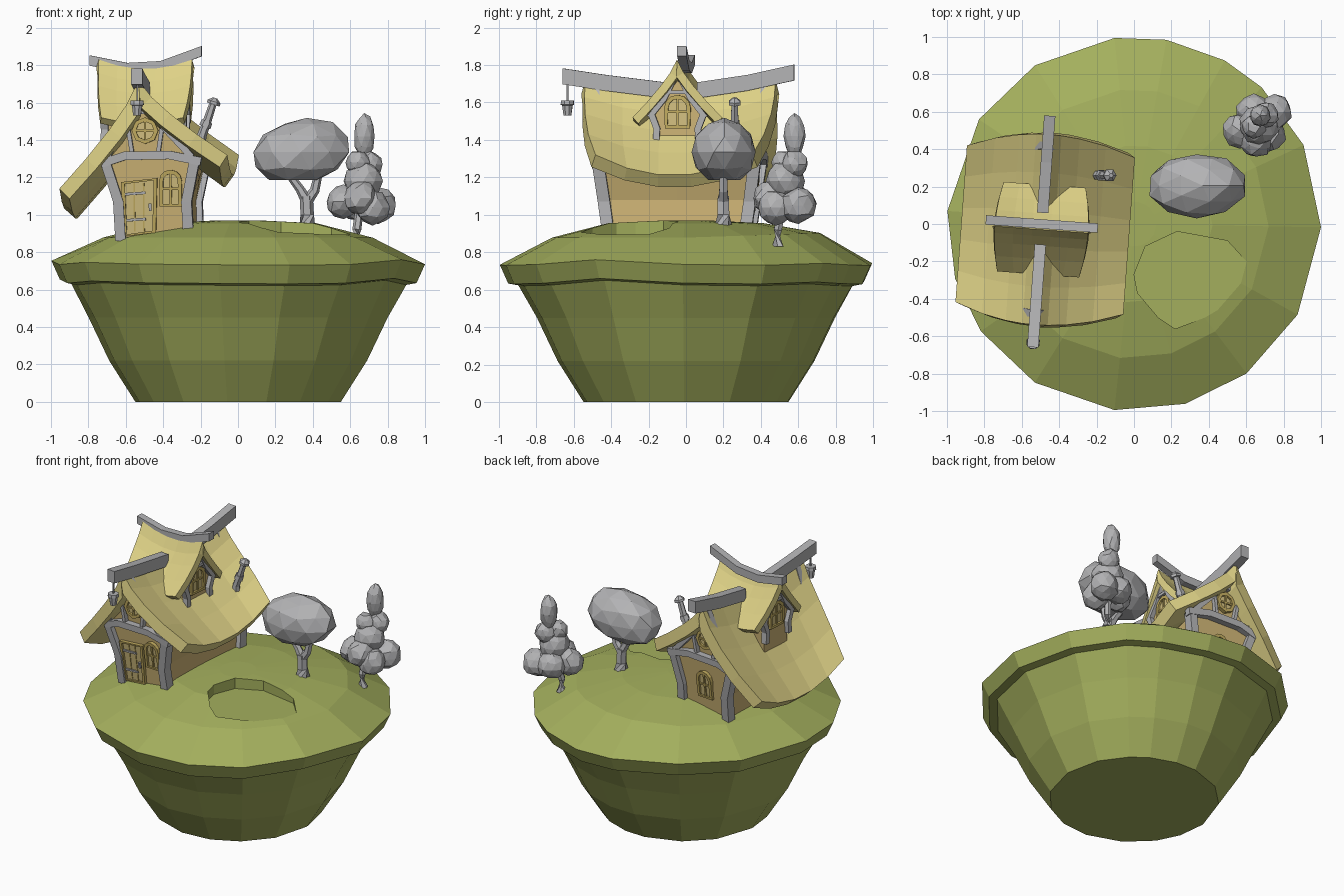
import bpy, bmesh, math, random
from mathutils import Vector as V, Matrix

if "Cube" in bpy.data.objects:
    bpy.data.objects.remove(bpy.data.objects["Cube"])

random.seed(4)


def mat(name, c):
    m = bpy.data.materials.new(name)
    m.diffuse_color = (*c, 1)
    m.use_nodes = True
    m.node_tree.nodes["Principled BSDF"].inputs["Base Color"].default_value = m.diffuse_color
    return m


GRASS = mat("grass_green", (0.37, 0.43, 0.11))
ROOF = mat("thatch_yellow", (0.73, 0.64, 0.24))
WALL = mat("wall_tan", (0.62, 0.46, 0.18))
WOOD = mat("frame_gold", (0.55, 0.42, 0.12))
PANE = mat("door_straw", (0.66, 0.53, 0.22))
GREY = mat("plain_grey", (0.45, 0.45, 0.46))

# house frame: slightly turned on the island
HOUSE = Matrix.Translation((-0.495, -0.03, 0)) @ Matrix.Rotation(math.radians(-4.2), 4, 'Z')
WORLD = Matrix.Identity(4)


def finish(bm, name, m, M=WORLD):
    me = bpy.data.meshes.new(name)
    bm.to_mesh(me)
    bm.free()
    me.materials.append(m)
    ob = bpy.data.objects.new(name, me)
    ob.matrix_world = M
    bpy.context.collection.objects.link(ob)
    return ob


def loft(name, rings, m, M=WORLD, loop=False):
    bm = bmesh.new()
    R = [[bm.verts.new(p) for p in r] for r in rings]
    n = len(R[0])
    for i in range(len(R) if loop else len(R) - 1):
        a, b = R[i], R[(i + 1) % len(R)]
        for j in range(n):
            k = (j + 1) % n
            bm.faces.new((a[j], a[k], b[k], b[j]))
    if not loop:
        bm.faces.new(R[0])
        bm.faces.new(R[-1])
    bmesh.ops.recalc_face_normals(bm, faces=bm.faces)
    return finish(bm, name, m, M)


def sweep(name, pts, radii, m, M=WORLD, sides=6):
    rings = []
    for i, p in enumerate(pts):
        t = V(pts[min(i + 1, len(pts) - 1)]) - V(pts[max(i - 1, 0)])
        q = t.to_track_quat('Z', 'Y')
        rings.append([V(p) + q @ V((radii[i] * math.cos(a), radii[i] * math.sin(a), 0))
                      for a in (math.tau * (k + .5) / sides for k in range(sides))])
    return loft(name, rings, m, M)


def beam(name, pts, axis, w, h):
    # beam with upright end cuts; axis 0 = along x, 1 = along y, 2 = upright post
    u, v = {0: ((0, w, 0), (0, 0, h)), 1: ((w, 0, 0), (0, 0, h)), 2: ((w, 0, 0), (0, h, 0))}[axis]
    u, v = V(u) / 2, V(v) / 2
    return loft(name, [[V(p) - u - v, V(p) + u - v, V(p) + u + v, V(p) - u + v] for p in pts], GREY, HOUSE)


def strip(name, F, pts, w, d, m, closed=False):
    # flat moulding that follows a 2D path on a wall face
    n, rings = len(pts), []
    for i, p in enumerate(pts):
        a = pts[i - 1] if (i or closed) else p
        b = pts[(i + 1) % n] if (i < n - 1 or closed) else p
        t = (V(b) - V(a)).normalized() * w / 2
        rings.append([F(p[0] - t.y * k, p[1] + t.x * k, o)
                      for o, k in ((-.01, -1), (-.01, 1), (d, 1), (d, -1))])
    return loft(name, rings, m, HOUSE, closed)


def plate(name, F, pts, d, m):
    return loft(name, [[F(x, z, o) for x, z in pts] for o in (-.01, d)], m, HOUSE)


def window(name, F, x, z0, z1, w):
    # arched window: pane, frame and crossed bars
    zc = z1 - w
    arch = [(x - w, z0), (x + w, z0)] + [(x + w * math.cos(a), zc + w * math.sin(a))
                                       for a in (math.pi * k / 6 for k in range(7))]
    plate(name + "_pane", F, arch, .004, PANE)
    strip(name + "_frame", F, arch, .022, .018, WOOD, True)
    strip(name + "_bar_up", F, [(x, z0), (x, z1)], .012, .013, WOOD)
    strip(name + "_bar_across", F, [(x - w, (z0 + z1) / 2), (x + w, (z0 + z1) / 2)], .012, .013, WOOD)


# island: stacked rings on an uneven 16-sided outline
angs = [-1, 25, 47, 61, 80, 96, 122, 146, 176, 197, 215, 238, 264, 286, 307, 331]
prof = [(.55, 0), (.69, .22), (.80, .45), (.90, .635), (.955, .645), (1, .745),
        (.72, .878), (.42, .955), (.12, .97)]
rim = [random.uniform(-.018, .018) for _ in angs]
rings = []
for r, z in prof:
    ring = []
    for k, a in enumerate(angs):
        x, y = r * math.cos(math.radians(a)), r * math.sin(math.radians(a))
        dz = rim[k] if .6 < z < .8 else 0
        if .8 < z < .9:
            dz = .035 * max(0, y)
        ring.append((x, y, z + dz))
    rings.append(ring)
island = loft("island", rings, GRASS)

# pond hollow
pond = [(0, -.27), (.06, -.12), (.23, -.04), (.5, -.09), (.61, -.21), (.55, -.4), (.38, -.5),
        (.22, -.56), (.13, -.5), (.02, -.37)]
cutter = loft("pond_cutter", [[(x, y, z) for x, y in pond] for z in (.895, 1.2)], GRASS)
cutter.hide_render = True
cutter.display_type = 'WIRE'
mod = island.modifiers.new("pond", 'BOOLEAN')
mod.object, mod.operation, mod.solver = cutter, 'DIFFERENCE', 'EXACT'


# swooping saddle roofs
def roof(name, wl, wr, half, taper, ridge, sag, zl, zr, lift, thick, turn=False):
    bm = bmesh.new()
    us = [-1, -.66, -.36, -.15, 0, .15, .36, .66, 1]
    grid = []
    for u in us:
        row, a = [], abs(u)
        for v in (-1, -.6, -.2, .2, .6, 1):
            x = u * (wl if u < 0 else wr)
            y = v * (half - taper * u * u)
            top = ridge + sag * v * v
            eave = (zl if u < 0 else zr) + lift * v * v
            z = top + (eave - top) * a ** .78
            row.append(bm.verts.new((y, -x, z) if turn else (x, y, z)))
        grid.append(row)
    for i in range(len(us) - 1):
        for j in range(5):
            bm.faces.new((grid[i][j], grid[i + 1][j], grid[i + 1][j + 1], grid[i][j + 1]))
    bm.normal_update()
    if sum(f.normal.z for f in bm.faces) < 0:
        bmesh.ops.reverse_faces(bm, faces=bm.faces)
    ob = finish(bm, name, ROOF, HOUSE)
    s = ob.modifiers.new("thickness", 'SOLIDIFY')
    s.thickness, s.offset = thick, -1


roof("main_roof", .43, .47, .51, .09, 1.64, .08, 1.03, 1.21, .11, .08)
roof("dormer_roof", .24, .24, .25, .03, 1.78, .05, 1.49, 1.49, .03, .045, True)


# house walls, flared outwards and lower in the middle under the sagging roof
def fy(z):
    return .36 + .06 * (z - .86) / .42 if z < 1.28 else .42 + .02 * (z - 1.28) / .38


sect = [(-.10, .84), (-.11, 1.06), (-.18, 1.27), (0, 1.66), (.29, 1.28), (.245, 1.08), (.255, .84)]
loft("house_walls", [[(x, s * fy(z), z - (.08 if s == 0 and z > 1.2 else 0)) for x, z in sect]
                     for s in (-1, 0, 1)], WALL, HOUSE)
dsect = [(-.115, 1.3), (-.125, 1.54), (0, 1.74), (.125, 1.54), (.115, 1.3)]
loft("dormer_walls", [[(x, y, z) for y, z in dsect] for x in (-.2, .2)], WALL, HOUSE)

# gable ends: posts, timbers and round windows
for s, end in ((-1, "front"), (1, "back")):
    def F(x, z, o, s=s):
        return V((x, s * (fy(z) + o), z))
    for side, xs in (("left", (-.105, -.115, -.185)), ("right", (.26, .25, .295))):
        beam(f"{end}_{side}_post", [(x, s * fy(z), z) for x, z in zip(xs, (.86, 1.07, 1.29))], 2, .055, .065)
    strip(f"{end}_cross_timber", F, [(-.2, 1.275), (-.08, 1.315), (.16, 1.32), (.33, 1.285)], .045, .035, GREY)
    strip(f"{end}_left_rafter", F, [(-.18, 1.3), (-.09, 1.46), (0, 1.68)], .035, .03, GREY)
    strip(f"{end}_right_rafter", F, [(.28, 1.31), (.13, 1.47), (0, 1.68)], .035, .03, GREY)
    strip(f"{end}_collar", F, [(-.06, 1.555), (.08, 1.555)], .03, .025, GREY)
    for k in (-1, 1):
        strip(f"{end}_strut", F, [(.03 + k * .07, 1.33), (.03 + k * .09, 1.46)], .022, .022, GREY)
    circ = [(.03 + .06 * math.cos(a), 1.45 + .06 * math.sin(a)) for a in (math.tau * k / 8 for k in range(8))]
    plate(f"{end}_round_pane", F, circ, .004, PANE)
    strip(f"{end}_round_frame", F, circ, .022, .018, WOOD, True)
    strip(f"{end}_round_bar", F, [(.03, 1.39), (.03, 1.51)], .012, .013, WOOD)
    strip(f"{end}_round_bar", F, [(-.03, 1.45), (.09, 1.45)], .012, .013, WOOD)
    if s < 0:
        # crooked door with hinges and handle
        door = [(-.08, .89), (.075, .91), (.085, 1.19), (-.09, 1.17)]
        plate("door", F, door, .006, PANE)
        strip("door_frame", F, door, .022, .02, WOOD, True)
        for k in (-.03, .02):
            strip("door_board_gap", F, [(k, .91), (k, 1.17)], .008, .01, WOOD)
        for z in (.97, 1.11):
            strip("door_hinge", F, [(-.08, z), (.03, z + .008)], .014, .016, GREY)
        strip("door_handle", F, [(.055, 1.02), (.055, 1.06)], .014, .025, GREY)
        window("front_window", F, .165, 1.05, 1.23, .05)
    else:
        window("back_window", F, .06, 1.02, 1.2, .05)

# dormer ends
for s, end in ((-1, "left"), (1, "right")):
    def D(y, z, o, s=s):
        return V((s * (.2 + o), y, z))
    for k in (-1, 1):
        strip(f"{end}_dormer_post", D, [(k * .115, 1.38), (k * .11, 1.46), (k * .14, 1.54)], .035, .03, GREY)
        strip(f"{end}_dormer_rafter", D, [(k * .15, 1.52), (k * .07, 1.62), (0, 1.76)], .028, .03, GREY)
    strip(f"{end}_dormer_collar", D, [(-.06, 1.655), (.06, 1.655)], .02, .025, GREY)
    window(f"{end}_dormer_window", D, 0, 1.47, 1.63, .06)

# ridge beams
beam("front_ridge_beam", [(0, -.63, 1.74), (0, -.4, 1.705), (0, -.08, 1.665)], 1, .06, .085)
beam("back_ridge_beam", [(0, .09, 1.665), (0, .36, 1.705), (0, .61, 1.76)], 1, .06, .085)
beam("dormer_ridge_beam", [(-.3, .03, 1.825), (-.1, .03, 1.785), (.08, .03, 1.795), (.3, .03, 1.875)], 0, .05, .055)

# hanging bucket
sweep("bucket_cord", [(0, -.605, 1.71), (0, -.605, 1.6)], [.006, .006], GREY, HOUSE, 4)
sweep("bucket", [(0, -.605, 1.53), (0, -.605, 1.585), (0, -.605, 1.588), (0, -.605, 1.61)],
      [.022, .03, .038, .036], GREY, HOUSE, 8)

# crooked stove pipe
sweep("stove_pipe", [(-.2, .26, 1.32), (-.195, .26, 1.42), (-.165, .26, 1.5), (-.135, .26, 1.59)],
      [.028, .026, .023, .02], GREY)
sweep("stove_pipe_collar", [(-.178, .26, 1.47), (-.165, .26, 1.5)], [.032, .03], GREY)
sweep("stove_pipe_cap", [(-.133, .26, 1.59), (-.128, .26, 1.605), (-.122, .26, 1.625)], [.036, .036, .012], GREY)


# trees: faceted blobs on trunks
def blob(name, c, r, jitter=.08, floor=-2, lean=0):
    bm = bmesh.new()
    bmesh.ops.create_icosphere(bm, subdivisions=2, radius=1.03)
    for v in bm.verts:
        v.co *= 1 + random.uniform(-jitter, jitter)
        v.co.z = max(v.co.z, floor)
        v.co.x += lean * v.co.z
        v.co = V(c) + V((v.co.x * r[0], v.co.y * r[1], v.co.z * r[2]))
    return finish(bm, name, GREY)


blob("round_tree_crown", (.335, .205, 1.335), (.255, .17, .175), .05, -.85, .12)
sweep("round_tree_trunk", [(.37, .2, .93), (.37, .2, 1.0), (.365, .2, 1.1)], [.05, .036, .035], GREY)
sweep("round_tree_left_branch", [(.37, .2, 1.07), (.33, .2, 1.14), (.27, .2, 1.22)], [.032, .024, .02], GREY)
sweep("round_tree_right_branch", [(.365, .2, 1.07), (.41, .2, 1.13), (.43, .2, 1.22)], [.032, .026, .022], GREY)

sweep("tall_tree_trunk", [(.64, .49, .83), (.635, .49, .92), (.66, .53, 1.1)], [.035, .024, .022], GREY)
for x, y, z, r in ((.565, .5, 1.07, .088), (.655, .45, 1.09, .09), (.75, .6, 1.05, .092), (.72, .48, 1.04, .09),
                   (.64, .6, 1.06, .09), (.67, .53, 1.18, .1), (.64, .52, 1.28, .062), (.70, .58, 1.27, .07)):
    blob("tall_tree_leaf_clump", (x, y, z), (r, r, r))
blob("tall_tree_tip", (.675, .58, 1.42), (.055, .055, .115), .06)
